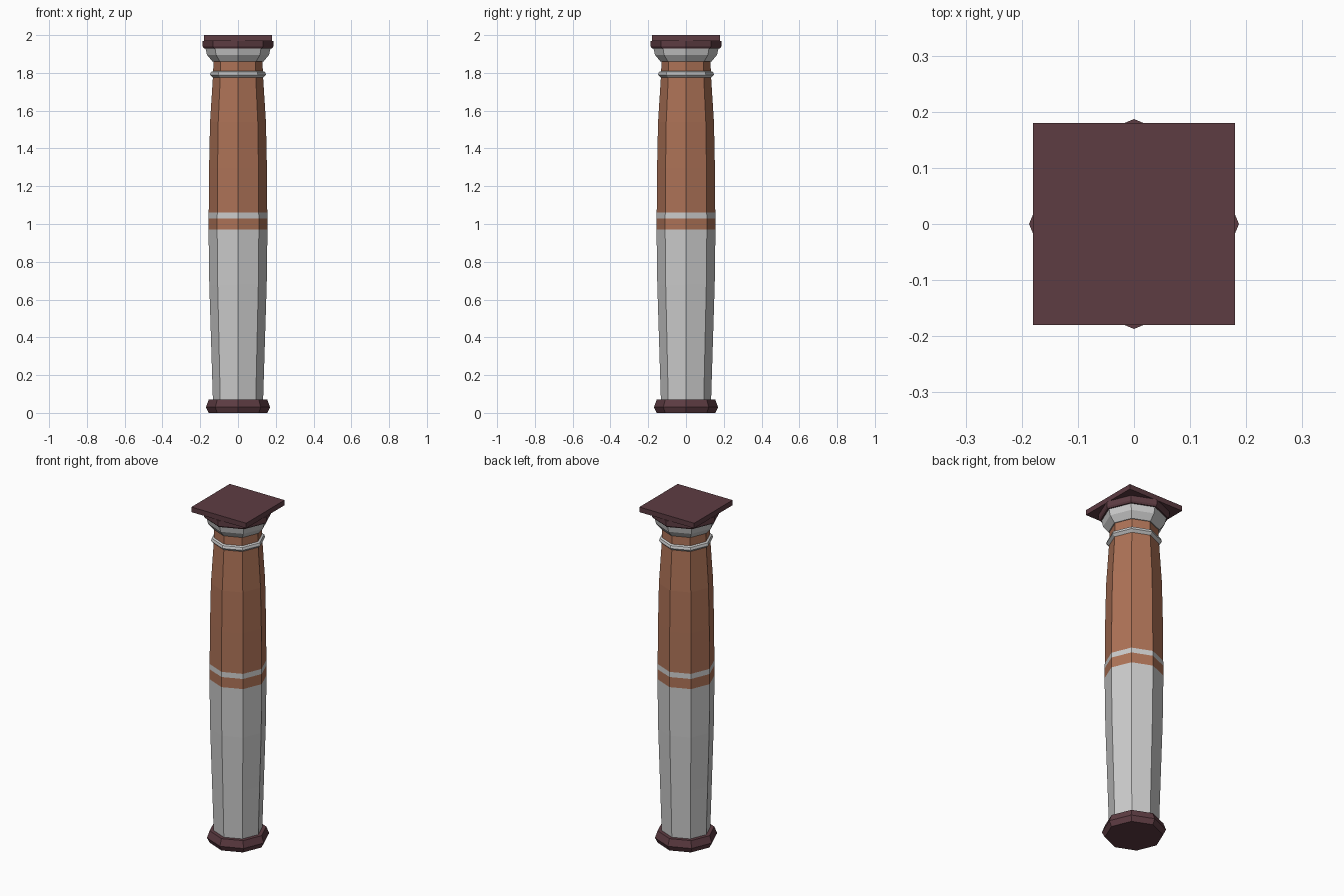
import bpy, bmesh
from math import cos, sin, pi

if "Cube" in bpy.data.objects:
    bpy.data.objects.remove(bpy.data.objects["Cube"])

SIDES = 8


def material(name, color):
    m = bpy.data.materials.new(name)
    m.diffuse_color = color
    m.use_nodes = True
    m.node_tree.nodes["Principled BSDF"].inputs["Base Color"].default_value = m.diffuse_color
    return m


def finish(name, bm, mat):
    bmesh.ops.recalc_face_normals(bm, faces=bm.faces)
    me = bpy.data.meshes.new(name)
    bm.to_mesh(me)
    bm.free()
    if mat:
        me.materials.append(mat)
    ob = bpy.data.objects.new(name, me)
    bpy.context.collection.objects.link(ob)
    return ob


def turned(name, profile, mat=None):
    """Eight-sided capped solid from (radius, z) pairs, corners on the axes."""
    bm = bmesh.new()
    rings = [[bm.verts.new((r * cos(2 * pi * i / SIDES), r * sin(2 * pi * i / SIDES), z))
              for i in range(SIDES)] for r, z in profile]
    for a, b in zip(rings, rings[1:]):
        for i in range(SIDES):
            j = (i + 1) % SIDES
            bm.faces.new((a[i], a[j], b[j], b[i]))
    bm.faces.new(rings[0])
    bm.faces.new(rings[-1])
    return finish(name, bm, mat)


maroon = material("maroon", (0.11, 0.045, 0.055, 1))
terracotta = material("terracotta", (0.42, 0.17, 0.095, 1))

# Foot
turned("base", [(0.155, 0), (0.17, 0.03), (0.155, 0.07)], maroon)

# Shaft, swelling gently towards the middle
turned("lower_shaft", [(0.133, 0.07), (0.142, 0.36), (0.152, 0.68), (0.156, 0.97)])
turned("lower_band", [(0.156, 0.97), (0.156, 1.03)], terracotta)
turned("grey_band", [(0.156, 1.03), (0.155, 1.06)])
turned("upper_shaft", [(0.155, 1.06), (0.153, 1.3), (0.148, 1.54), (0.132, 1.79),
                       (0.13, 1.86)], terracotta)

# Neck ring and flared capital
turned("neck_ring", [(0.132, 1.775), (0.148, 1.79), (0.143, 1.805), (0.13, 1.81)])
turned("capital", [(0.135, 1.86), (0.164, 1.895), (0.172, 1.93)])

# Octagonal slab and square top plate
turned("top_slab", [(0.18, 1.93), (0.187, 1.94), (0.187, 1.97)], maroon)
bm = bmesh.new()
bmesh.ops.create_cube(bm, size=1)
for v in bm.verts:
    v.co = (v.co.x * 0.36, v.co.y * 0.36, 1.985 + v.co.z * 0.03)
finish("top_plate", bm, maroon)
